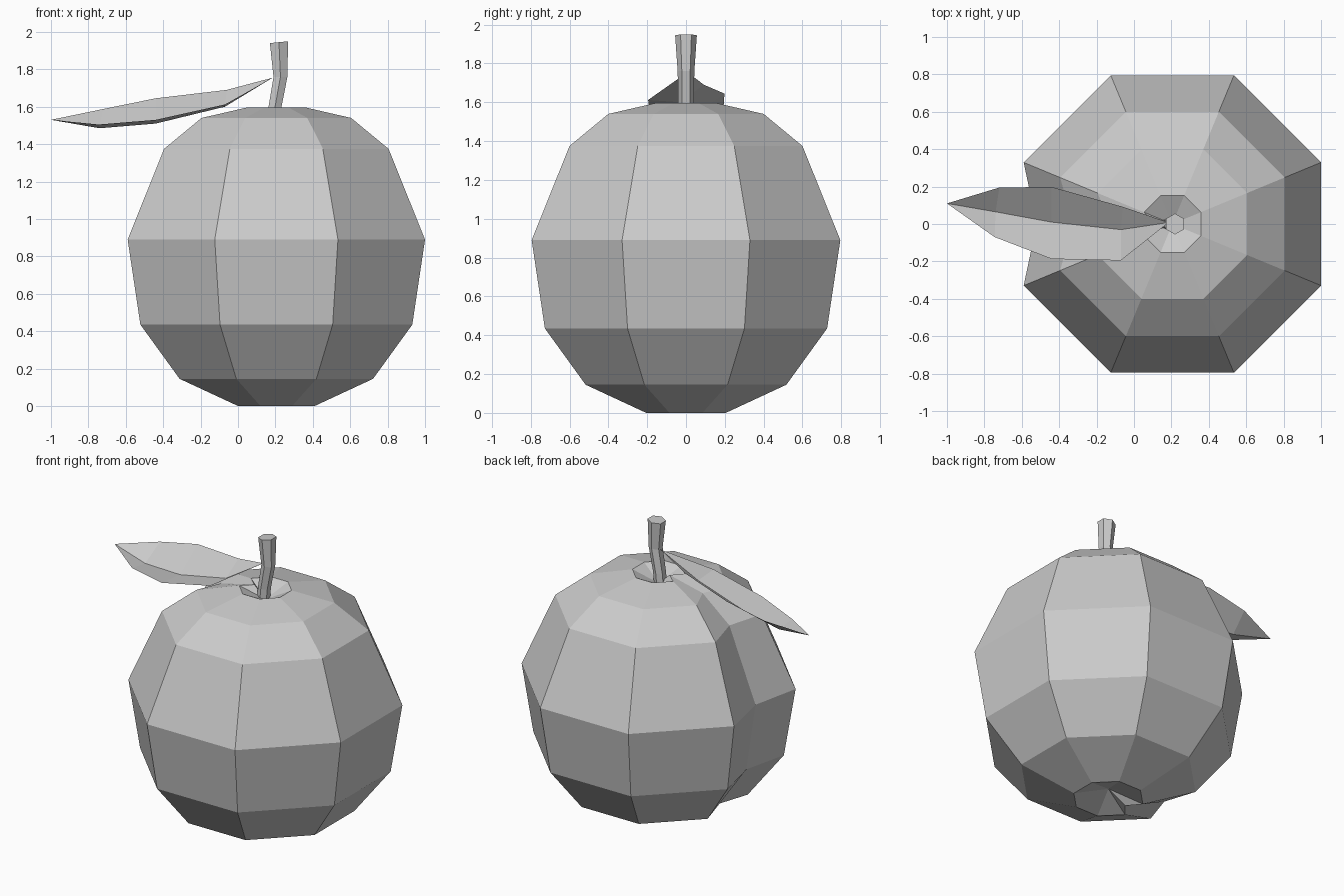
import bpy
from math import sin, cos, pi, radians

if "Cube" in bpy.data.objects:
    bpy.data.objects.remove(bpy.data.objects["Cube"])

CX = 0.205  # axis of the fruit


def add_mesh(name, verts, faces):
    me = bpy.data.meshes.new(name)
    me.from_pydata(verts, [], faces)
    me.update()
    ob = bpy.data.objects.new(name, me)
    bpy.context.collection.objects.link(ob)
    return ob


def skin(rings):
    """Quads joining consecutive closed rings of equal size."""
    n = len(rings[0])
    verts = [p for r in rings for p in r]
    faces = [(i * n + j, i * n + (j + 1) % n, (i + 1) * n + (j + 1) % n, (i + 1) * n + j)
             for i in range(len(rings) - 1) for j in range(n)]
    return verts, faces


# Fruit body: eight-sided rings (apothem, z) plus one pinched groove point on the -x side
profile = [(0.205, 0.0), (0.517, 0.145), (0.727, 0.435), (0.795, 0.89),
           (0.60, 1.375), (0.40, 1.54), (0.152, 1.597)]
rings = []
for a, z in profile:
    r = a / cos(pi / 8)
    pts = [(r, radians(-157.5 + 45 * k)) for k in range(8)] + [(a - 0.07, pi)]
    rings.append([(CX + d * cos(t), d * sin(t), z) for d, t in pts])
verts, faces = skin(rings)
# Dimples at the bottom and top
n, last = 9, len(verts) - 9
bottom, top = len(verts), len(verts) + 1
verts += [(CX, 0, 0.07), (CX, 0, 1.52)]
for j in range(n):
    k = (j + 1) % n
    faces += [(k, j, bottom), (last + j, last + k, top)]
add_mesh("fruit_body", verts, faces)

# Stem: bent six-sided stalk, (x, z, radius, tilt of the ring)
path = [(0.19, 1.51, 0.040, 0.0), (0.198, 1.60, 0.040, 0.0),
        (0.227, 1.76, 0.043, 0.0), (0.219, 1.945, 0.056, 0.1)]
rings = [[(x + r * cos(pi / 6 + j * pi / 3), r * sin(pi / 6 + j * pi / 3),
           z + tilt * r * cos(pi / 6 + j * pi / 3)) for j in range(6)]
         for x, z, r, tilt in path]
verts, faces = skin(rings)
faces += [tuple(range(5, -1, -1)), tuple(range(18, 24))]
add_mesh("stem", verts, faces)

# Leaf: folded sheet, rows of front edge, midrib, back edge between base and tip
rows = [[(-0.07, -0.195, 1.612), (-0.07, -0.03, 1.60), (-0.06, 0.092, 1.69)],
        [(-0.44, -0.187, 1.53), (-0.44, 0.01, 1.51), (-0.44, 0.198, 1.645)],
        [(-0.745, -0.07, 1.505), (-0.74, 0.065, 1.485), (-0.72, 0.195, 1.588)]]
verts = [(0.185, 0.008, 1.755)] + [p for r in rows for p in r] + [(-1.0, 0.11, 1.53)]
faces = [(0, 2, 1), (0, 3, 2), (7, 8, 10), (8, 9, 10)]
for i in (1, 4):
    faces += [(i, i + 1, i + 4, i + 3), (i + 1, i + 2, i + 5, i + 4)]
leaf = add_mesh("leaf", verts, faces)
# Face upwards
leaf.data.update()
for p in leaf.data.polygons:
    if p.normal.z < 0:
        p.flip()
leaf.data.update()
